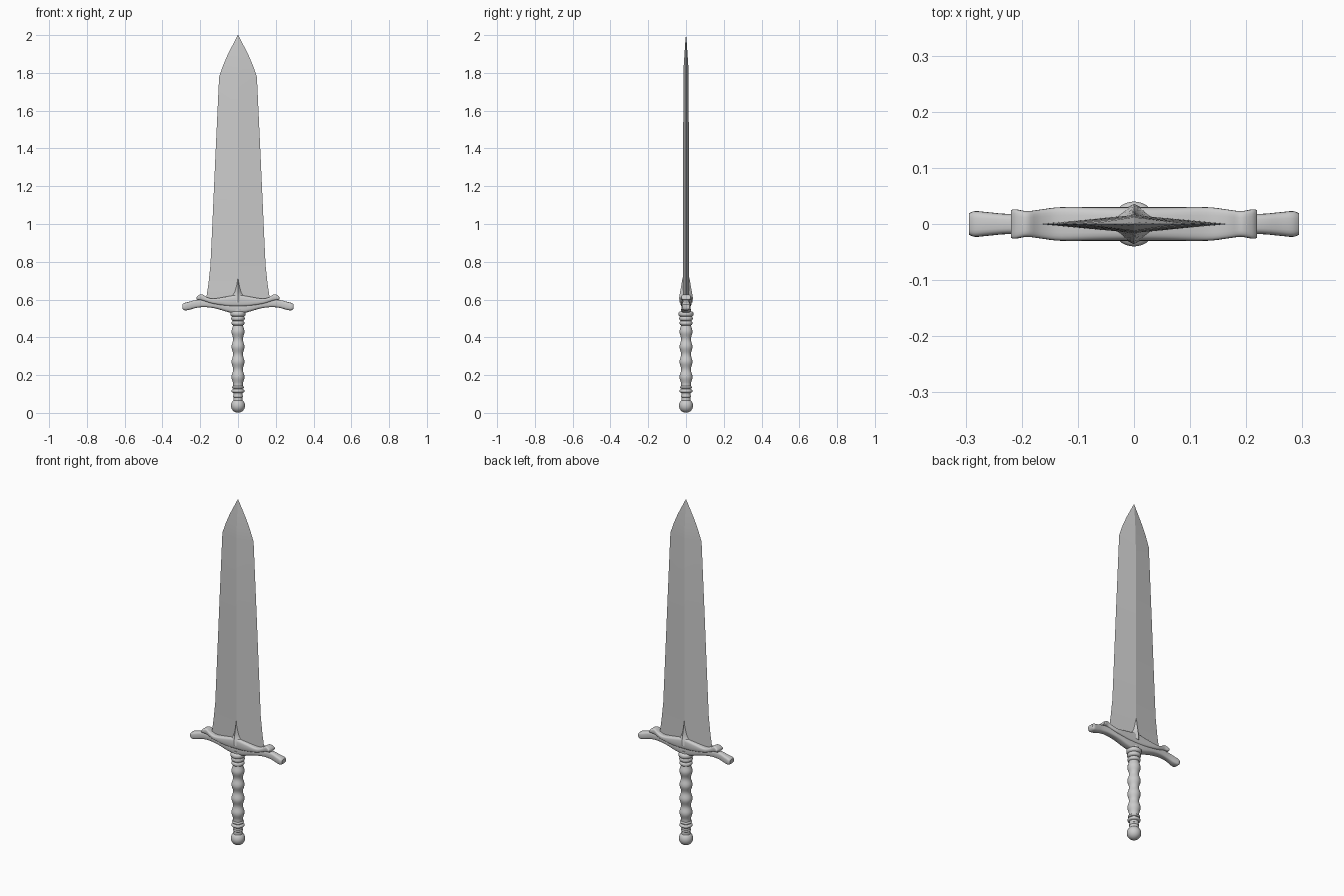
import bpy, bmesh, math

if "Cube" in bpy.data.objects:
    bpy.data.objects.remove(bpy.data.objects["Cube"])


def loft(name, rings, smooth=40):
    """Skin a list of point rings and cap both ends."""
    bm = bmesh.new()
    vs = [[bm.verts.new(p) for p in r] for r in rings]
    n = len(rings[0])
    for a, b in zip(vs, vs[1:]):
        for i in range(n):
            j = (i + 1) % n
            bm.faces.new((a[i], a[j], b[j], b[i]))
    bm.faces.new(vs[0][::-1])
    bm.faces.new(vs[-1])
    bmesh.ops.recalc_face_normals(bm, faces=bm.faces)
    me = bpy.data.meshes.new(name)
    bm.to_mesh(me)
    bm.free()
    ob = bpy.data.objects.new(name, me)
    bpy.context.collection.objects.link(ob)
    bpy.ops.object.select_all(action='DESELECT')
    bpy.context.view_layer.objects.active = ob
    ob.select_set(True)
    bpy.ops.object.shade_smooth_by_angle(angle=math.radians(smooth))
    return ob


def smooth_rows(rows, steps=4):
    """Catmull-Rom interpolation between station rows."""
    out = []
    for i in range(len(rows) - 1):
        p = [rows[max(0, min(len(rows) - 1, i + k))] for k in (-1, 0, 1, 2)]
        for s in range(steps):
            t = s / steps
            out.append([0.5 * (2 * b + (c - a) * t + (2 * a - 5 * b + 4 * c - d) * t * t
                               + (3 * b - a - 3 * c + d) * t ** 3) for a, b, c, d in zip(*p)])
    return out + [list(rows[-1])]


def mirrored(rows):
    return [[-r[0]] + list(r[1:]) for r in rows[:0:-1]] + [list(r) for r in rows]


def oval(cu, cv, ru, rv, power, n=24):
    """Rounded-box outline."""
    f = lambda c: math.copysign(abs(c) ** power, c)
    return [(cu + ru * f(math.cos(2 * math.pi * i / n)),
             cv + rv * f(math.sin(2 * math.pi * i / n))) for i in range(n)]


def crossbar(name, half, power):
    # stations: x, bottom z, top z, half depth
    rings = [[(x, y, z) for y, z in oval(0, (lo + hi) / 2, d, (hi - lo) / 2, power)]
             for x, lo, hi, d in smooth_rows(mirrored(half))]
    return loft(name, rings, 50)


def diamond_loft(name, rows, smooth):
    # rows: z, half width, half thickness
    return loft(name, [[(w, 0, z), (0, t, z), (-w, 0, z), (0, -t, z)] for z, w, t in rows], smooth)


# blade: flat diamond section with a centre ridge
diamond_loft("blade", [(0.58, 0.172, 0.016), (0.62, 0.166, 0.016), (0.68, 0.157, 0.016),
                       (0.78, 0.146, 0.016), (0.95, 0.138, 0.016), (1.35, 0.120, 0.015),
                       (1.78, 0.100, 0.014), (1.84, 0.079, 0.012), (1.90, 0.053, 0.008),
                       (1.96, 0.022, 0.004), (2.0, 0.001, 0.0005)], 5)

# lower guard bar with drooping arms
crossbar("guard_bar", [(0, 0.525, 0.585, 0.024), (0.05, 0.533, 0.588, 0.024),
                       (0.12, 0.553, 0.592, 0.022), (0.18, 0.560, 0.600, 0.019),
                       (0.225, 0.555, 0.597, 0.018), (0.26, 0.545, 0.588, 0.021),
                       (0.283, 0.543, 0.582, 0.023), (0.294, 0.551, 0.575, 0.019)], 0.6)

# upper guard collar with raised curled ends
crossbar("guard_collar", [(0, 0.562, 0.625, 0.030), (0.06, 0.565, 0.616, 0.030),
                          (0.13, 0.577, 0.605, 0.030), (0.165, 0.587, 0.613, 0.026),
                          (0.19, 0.595, 0.628, 0.023), (0.21, 0.598, 0.622, 0.026),
                          (0.219, 0.601, 0.613, 0.025)], 0.5)

# pointed langet over the blade ridge
diamond_loft("guard_spike", smooth_rows([(0.585, 0.085, 0.034), (0.61, 0.060, 0.036),
                                         (0.635, 0.034, 0.032), (0.67, 0.020, 0.026),
                                         (0.70, 0.010, 0.021), (0.722, 0.001, 0.016)]), 40)


def turned(name, profile, steps=4):
    # profile: z, radius
    return loft(name, [[(x, y, z) for x, y in oval(0, 0, r, r, 1, 32)]
                       for z, r in smooth_rows(profile, steps)], 50)


# pommel ball
turned("pommel", [(0.0375 - 0.0375 * math.cos(a * math.pi / 10) + 0.001,
                   max(0.002, 0.0375 * math.sin(a * math.pi / 10))) for a in range(11)], 2)

# grip with swelling waves
waves = [(0.15 + 0.01 * i, 0.030 - 0.0042 * math.cos(2 * math.pi * (0.01 * i) / 0.08))
         for i in range(33)]
turned("grip", [(0.06, 0.025), (0.10, 0.024), (0.15, 0.026)] + waves[1:]
       + [(0.50, 0.027), (0.55, 0.027)], 2)

# turned rings at both ends of the grip
for name, z, r, h in (("pommel_neck_ring", 0.088, 0.027, 0.008),
                      ("lower_ring", 0.116, 0.034, 0.010),
                      ("lower_band", 0.135, 0.032, 0.007),
                      ("upper_ring", 0.475, 0.034, 0.012),
                      ("collar_ring", 0.500, 0.036, 0.013),
                      ("guard_ring", 0.524, 0.040, 0.014)):
    turned(name, [(z - h, r - 0.009), (z - h * 0.6, r - 0.002), (z, r),
                  (z + h * 0.6, r - 0.002), (z + h, r - 0.009)])
